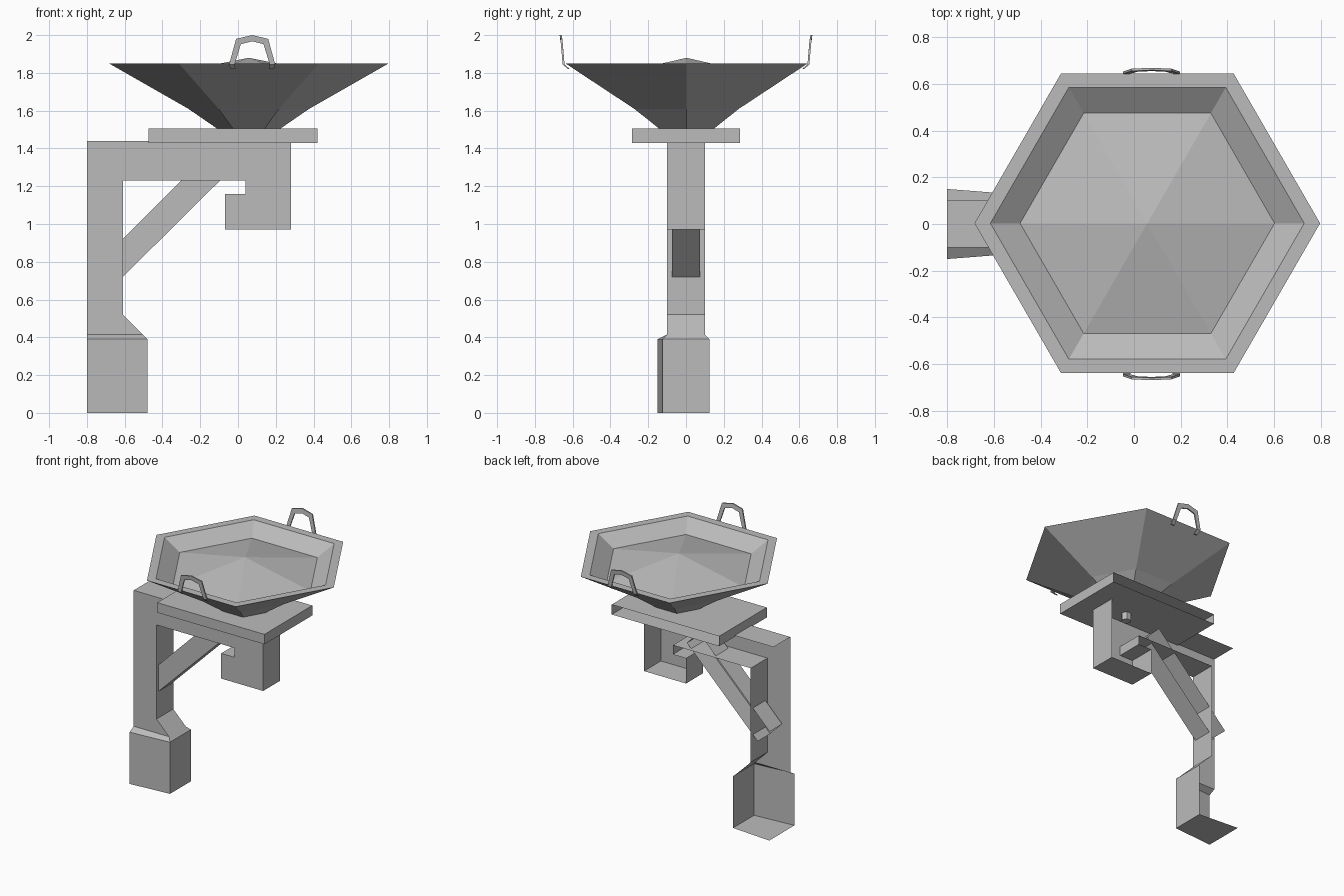
import bpy
import bmesh
import math

if "Cube" in bpy.data.objects:
    bpy.data.objects.remove(bpy.data.objects["Cube"], do_unlink=True)

grey = bpy.data.materials.new("plain_grey")
grey.use_nodes = True
grey.diffuse_color = (0.5, 0.5, 0.5, 1)
grey.node_tree.nodes["Principled BSDF"].inputs["Base Color"].default_value = (0.5, 0.5, 0.5, 1)


def finish(name, bm, drop=None):
    """Orient the closed shell, drop its open sides and make an object."""
    bmesh.ops.remove_doubles(bm, verts=bm.verts, dist=0.0001)
    bmesh.ops.recalc_face_normals(bm, faces=bm.faces)
    if drop:
        gone = [f for f in bm.faces if drop(f.calc_center_median(), f.normal)]
        bmesh.ops.delete(bm, geom=gone, context='FACES')
    mesh = bpy.data.meshes.new(name)
    bm.to_mesh(mesh)
    bm.free()
    mesh.materials.append(grey)
    obj = bpy.data.objects.new(name, mesh)
    bpy.context.collection.objects.link(obj)
    return obj


def loft(name, rings, drop=None):
    """Join rings of points with quads and cap both ends."""
    bm = bmesh.new()
    loops = [[bm.verts.new(p) for p in ring] for ring in rings]
    n = len(loops[0])
    for a, b in zip(loops, loops[1:]):
        for i in range(n):
            j = (i + 1) % n
            bm.faces.new((a[i], a[j], b[j], b[i]))
    bm.faces.new(loops[0])
    bm.faces.new(loops[-1])
    return finish(name, bm, drop)


def extrude(name, profile, half, drop):
    return loft(name, [[(x, y, z) for x, z in profile] for y in (-half, half)], drop)


def open_back(c, n):
    return n.y > 0.9


# Post, beam and hook in one profile, open at the back and along the wall side
frame = [(-0.8, 0.415), (-0.505, 0.415), (-0.61, 0.52), (-0.61, 1.23),
         (0.04, 1.23), (0.04, 1.16), (-0.07, 1.16), (-0.07, 0.97),
         (0.28, 0.97), (0.28, 1.44), (-0.8, 1.44)]
extrude("post_and_beam", frame, 0.1,
        lambda c, n: n.y > 0.9 or c.x < -0.79 or c.z < 0.42)


# Tapered foot block with a bevelled shoulder
def foot_ring(right, y_left, y_right, z):
    return [(-0.8, -y_left, z), (right, -y_right, z), (right, y_right, z), (-0.8, y_left, z)]


loft("base_block",
     [foot_ring(-0.48, 0.15, 0.125, 0), foot_ring(-0.48, 0.15, 0.125, 0.39),
      foot_ring(-0.505, 0.1, 0.1, 0.415)],
     lambda c, n: c.y > 0.05 or c.x < -0.79 or c.z > 0.41)

# Diagonal brace
extrude("brace", [(-0.75, 0.78), (-0.65, 0.68), (-0.06, 1.265), (-0.16, 1.37)], 0.075,
        lambda c, n: n.y > 0.9 or c.x < -0.69)

# Platform under the bowl
extrude("platform", [(-0.475, 1.43), (0.42, 1.43), (0.42, 1.505), (-0.475, 1.505)], 0.285,
        open_back)


# Six-sided bowl with a raised centre
def hexagon(radius, z, cx=0.057, cy=0.003):
    return [(cx + radius * math.cos(i * math.pi / 3),
             cy + radius * math.sin(i * math.pi / 3), z) for i in range(6)]


bm = bmesh.new()
bowl_profile = [(0.16, 1.5), (0.32, 1.61), (0.74, 1.85), (0.672, 1.85), (0.545, 1.77)]
loops = [[bm.verts.new(p) for p in hexagon(r, z)] for r, z in bowl_profile]
for a, b in zip(loops, loops[1:]):
    for i in range(6):
        j = (i + 1) % 6
        bm.faces.new((a[i], a[j], b[j], b[i]))
apex = bm.verts.new((0.057, 0.003, 1.88))
for i in range(6):
    bm.faces.new((loops[-1][i], loops[-1][(i + 1) % 6], apex))
bm.faces.new(loops[0])
finish("bowl", bm)

# Small bolt under the platform
loft("bolt", [hexagon(0.035, z, 0.07, 0) for z in (1.375, 1.43)])

# Arched handles: x offset, distance from centre, height
outer = [(-0.115, 0.62, 1.82), (-0.122, 0.648, 1.845), (-0.085, 0.66, 1.98), (0, 0.664, 2.0)]
inner = [(-0.088, 0.62, 1.82), (-0.093, 0.648, 1.845), (-0.06, 0.657, 1.952), (0, 0.66, 1.967)]


def arch(half):
    return half + [(-x, y, z) for x, y, z in reversed(half[:-1])]


for name, side in (("front_handle", -1), ("back_handle", 1)):
    rings = []
    for o, i in zip(arch(outer), arch(inner)):
        rings.append([(0.075 + p[0], side * (p[1] + d), p[2])
                      for p, d in ((o, -0.005), (o, 0.005), (i, 0.005), (i, -0.005))])
    loft(name, rings)
